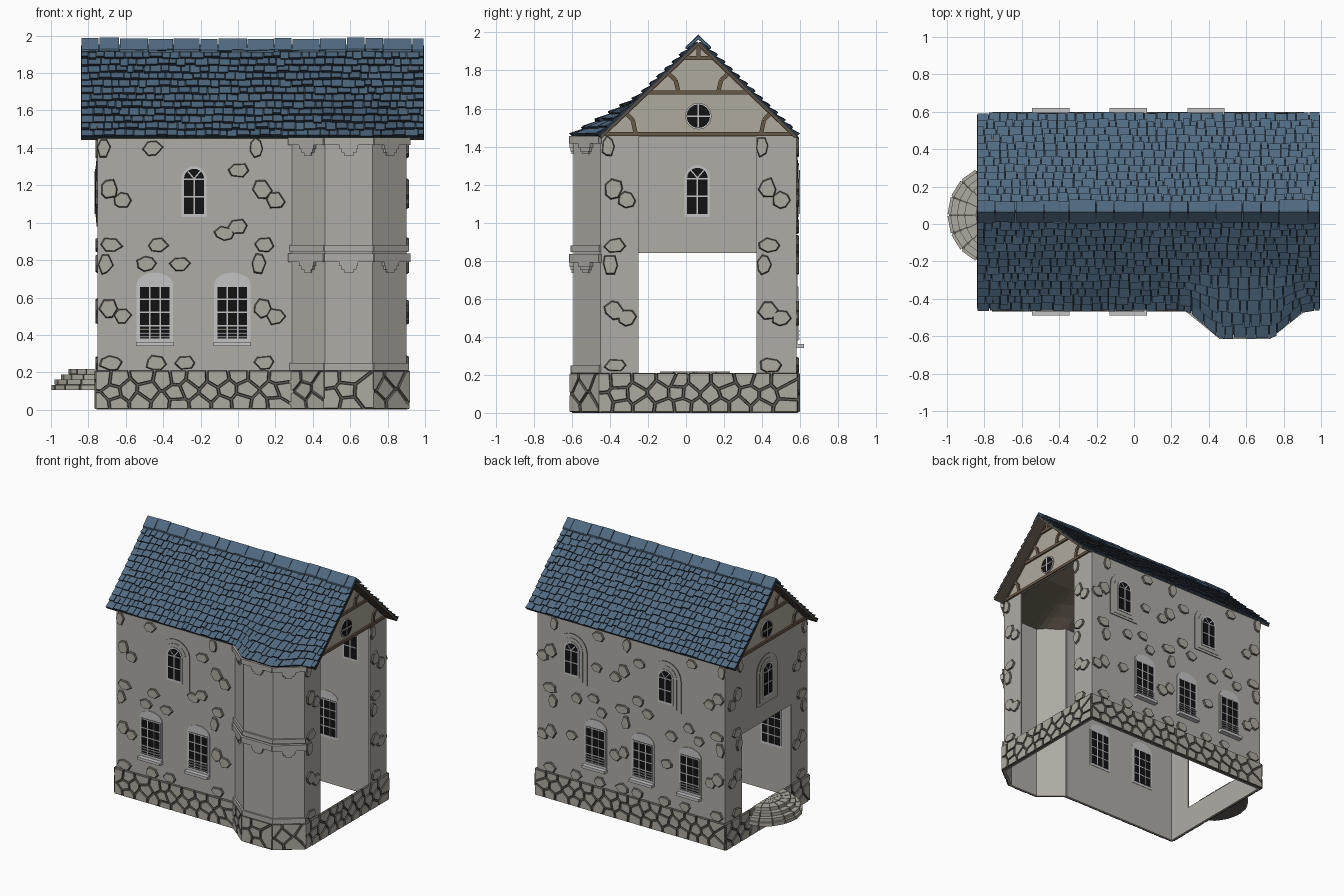
import bpy, bmesh, math, random
from mathutils import Vector as V

if "Cube" in bpy.data.objects:
    bpy.data.objects.remove(bpy.data.objects["Cube"])

random.seed(7)
COLORS = {
    "wall_grey": (.43, .415, .38), "stone": (.42, .40, .345), "grout": (.114, .107, .09),
    "trim_light": (.55, .55, .56), "glass_black": (.006, .006, .007), "slate_blue": (.08, .144, .22),
    "slate_dark": (.022, .034, .05), "timber": (.141, .1, .063), "roof_underside": (.1, .08, .058),
    "plaster": (.43, .40, .335)}
NAMES = list(COLORS)
MATS = []
for n, c in COLORS.items():
    m = bpy.data.materials.new(n)
    m.diffuse_color = (*c, 1)
    m.use_nodes = True
    m.node_tree.nodes["Principled BSDF"].inputs["Base Color"].default_value = m.diffuse_color
    MATS.append(m)

def finish(name, bm, recalc=True):
    if recalc:
        bmesh.ops.recalc_face_normals(bm, faces=bm.faces)
    me = bpy.data.meshes.new(name)
    bm.to_mesh(me)
    bm.free()
    for m in MATS:
        me.materials.append(m)
    ob = bpy.data.objects.new(name, me)
    bpy.context.collection.objects.link(ob)
    return ob

def loft(bm, a, b, cap, side=None):
    """Solid between two matching loops; b is the visible cap."""
    va, vb = [bm.verts.new(p) for p in a], [bm.verts.new(p) for p in b]
    ci, si, n = NAMES.index(cap), NAMES.index(side or cap), len(a)
    bm.faces.new(va).material_index = ci
    bm.faces.new(vb).material_index = ci
    for i in range(n):
        j = (i + 1) % n
        bm.faces.new((va[i], va[j], vb[j], vb[i])).material_index = si

Z = V((0, 0, 1))
def frame(o, u, n, v=Z):
    return V(o), V(u), V(v), V(n)

def prism(bm, f, pts, d0, d1, cap, side=None, taper=1):
    o, u, v, n = f
    cx, cy = sum(p[0] for p in pts) / len(pts), sum(p[1] for p in pts) / len(pts)
    loft(bm, [o + u * x + v * y + n * d0 for x, y in pts],
         [o + u * (cx + (x - cx) * taper) + v * (cy + (y - cy) * taper) + n * d1 for x, y in pts], cap, side)

def rect(x0, x1, y0, y1):
    return [(x0, y0), (x1, y0), (x1, y1), (x0, y1)]

def bar(bm, f, p, q, w, d0, d1, mat):
    p, q = V(p), V(q)
    t = (q - p).normalized() * w / 2
    s = V((-t.y, t.x))
    prism(bm, f, [tuple(c) for c in (p - s, q - s, q + s, p + s)], d0, d1, mat)

def arch(u, z0, w, zs, rise, n=10):
    return [(u - w / 2, z0), (u + w / 2, z0)] + [
        (u + w / 2 * math.cos(math.pi * i / n), zs + rise * math.sin(math.pi * i / n)) for i in range(n + 1)]

X0, X1, Y0, Y1, TOP, T = -.75, .9, -.45, .58, 1.455, .012
FRONT = frame((0, Y0, 0), (1, 0, 0), (0, -1, 0))
BACK = frame((0, Y1, 0), (1, 0, 0), (0, 1, 0))
LEFT = frame((X0, 0, 0), (0, 1, 0), (-1, 0, 0))
RIGHT = frame((X1, 0, 0), (0, 1, 0), (1, 0, 0))
PATH = [(X0, Y0), (.29, Y0), (.465, -.592), (.72, -.592), (X1, Y0), (X1, Y1), (X0, Y1)]
SEGS = []
for p, q in zip(PATH, PATH[1:] + PATH[:1]):
    d = V((q[0] - p[0], q[1] - p[1], 0))
    L = d.length
    d /= L
    SEGS.append((frame((*p, 0), d, (d.y, -d.x, 0)), L))

# Thin walls: closed front and back, door in the left end, full opening in the right end
bm = bmesh.new()
prism(bm, FRONT, rect(X0, .29, 0, TOP), -T, 0, "wall_grey")
prism(bm, BACK, rect(X0, X1, 0, TOP), -T, 0, "wall_grey")
prism(bm, LEFT, [(Y0, .2), (-.25, .2), (-.25, .84), (.37, .84), (.37, .2), (Y1, .2), (Y1, TOP), (Y0, TOP)],
      -T, 0, "wall_grey")
for f in (LEFT, RIGHT):
    prism(bm, f, rect(Y0, Y1, 0, .2), -T, 0, "wall_grey")
prism(bm, RIGHT, rect(Y0, -.25, .2, TOP), -T, 0, "wall_grey")
prism(bm, RIGHT, rect(.37, Y1, .2, TOP), -T, 0, "wall_grey")
finish("walls", bm)

# Bay with ledges and corbels
bm = bmesh.new()
for f, L in SEGS[1:4]:
    prism(bm, f, rect(0, L, 0, TOP), -T, 0, "wall_grey")
    for z0, z1, d in ((.21, .25, .014), (.79, .835, .022), (.845, .88, .014), (1.415, 1.455, .022)):
        prism(bm, f, rect(-d / 2, L + d / 2, z0, z1), 0, d, "wall_grey")
    for z in (.79, 1.415):
        for w, dz, d in ((.1, .022, .02), (.08, .04, .015), (.05, .055, .01)):
            prism(bm, f, rect(L / 2 - w / 2, L / 2 + w / 2, z - dz, z), 0, d, "wall_grey")
finish("bay", bm)

# Plinth: irregular stone cells over dark grout
def clip(poly, m, n):
    out = []
    for a, b in zip(poly, poly[1:] + poly[:1]):
        da, db = (V(a) - m).dot(n), (V(b) - m).dot(n)
        if da <= 0:
            out.append(a)
        if da * db < 0:
            out.append(tuple(V(a).lerp(V(b), da / (da - db))))
    return out

bm = bmesh.new()
for f, L in SEGS:
    prism(bm, f, rect(-.003, L + .003, 0, .205), 0, .006, "grout")
    k = max(2, round(L / .105))
    sites = [V(((i + .5 + .5 * (j % 2) - .25 + random.uniform(-.28, .28)) * L / k,
                (j + .5 + random.uniform(-.25, .25)) * .07)) for i in range(k) for j in range(3)]
    for s in sites:
        poly = rect(-.012, L + .012, .003, .21)
        for t in sites:
            if t != s and poly:
                n = (t - s).normalized()
                poly = clip(poly, (s + t) / 2 - n * .004, n)
        if len(poly) > 2:
            prism(bm, f, poly, 0, .018, "stone", "grout", .9)
finish("plinth_stones", bm)

# Scattered wall stones
bm = bmesh.new()
def stone(f, u, z, w=.1, h=.08):
    k = random.choice((6, 7))
    pts = []
    for i in range(k):
        a, r = 2 * math.pi * (i + random.uniform(-.2, .2)) / k, random.uniform(.9, 1.15)
        pts.append((u + w / 2 * r * math.cos(a), z + h / 2 * r * math.sin(a)))
    prism(bm, f, pts, 0, .013, "stone", "grout", .86)

def column(f, u, s=1):
    for du, z, w, h in ((-.03, 1.4, .07, .11), (0, 1.18, .1, .11), (.07, 1.12, .1, .09), (.01, .88, .12, .08),
                        (-.02, .78, .08, .11), (0, .54, .1, .11), (.07, .5, .1, .09), (.01, .25, .12, .08)):
        stone(f, u + s * du, z, w, h)

for f, cols in ((FRONT, (-.69, .13)), (BACK, (-.69, .14, .78)), (LEFT, (-.38, .43)), (RIGHT, (-.38, .43))):
    for u in cols:
        column(f, u)
for u, z in ((-.46, 1.4), (-.43, .88), (-.49, .78), (-.31, .78), (-.44, .25), (-.28, .25), (0, 1.28), (-.07, .94), (0, .98)):
    stone(FRONT, u, z, .11, .08)
for u, z in ((-.46, 1.4), (-.43, .88), (-.52, .8), (-.28, .78), (-.4, .25), (-.22, .25), (0, 1.28), (-.07, .9), (.01, .98),
             (.36, 1.4), (.4, .9), (.33, .8), (.55, .86), (.38, 1.15), (.6, .55), (.56, .25), (.35, .25), (-.24, .55), (.02, .25)):
    stone(BACK, u, z, .1, .08)
finish("wall_stones", bm)

# Windows, visible on both sides of the thin walls
def low_window(bm, f, u):
    prism(bm, f, arch(u, .36, .195, .67, .063), -.015, .006, "trim_light")
    prism(bm, f, rect(u - .083, u + .083, .38, .665), -.017, .008, "glass_black")
    for x in (-.083, -.028, .028, .083):
        prism(bm, f, rect(u + x - .004, u + x + .004, .38, .665), -.019, .011, "trim_light")
    for z in (.45, .52, .59, .66):
        prism(bm, f, rect(u - .083, u + .083, z - .004, z + .004), -.019, .011, "trim_light")
    for z in (.39, .41, .43):
        prism(bm, f, rect(u - .083, u + .083, z - .004, z + .004), .01, .017, "trim_light")
    prism(bm, f, rect(u - .1, u + .1, .34, .362), 0, .04, "trim_light")

def high_window(bm, f, u):
    prism(bm, f, arch(u, .98, .26, 1.235, .128, 14), 0, .006, "wall_grey", "grout")
    prism(bm, f, arch(u, 1.0, .19, 1.235, .095, 14), 0, .009, "wall_grey", "grout")
    prism(bm, f, arch(u, 1.03, .134, 1.235, .067), -.015, .013, "trim_light")
    prism(bm, f, arch(u, 1.046, .108, 1.235, .053), -.017, .015, "glass_black")
    prism(bm, f, rect(u - .004, u + .004, 1.046, 1.235), -.019, .018, "trim_light")
    for z in (1.14, 1.232):
        prism(bm, f, rect(u - .054, u + .054, z - .004, z + .004), -.019, .018, "trim_light")
    for a in (50, 130):
        a = math.radians(a)
        bar(bm, f, (u, 1.235), (u + .052 * math.cos(a), 1.235 + .052 * math.sin(a)), .007, -.019, .018, "trim_light")

bm = bmesh.new()
for f, us in ((FRONT, (-.445, -.03)), (BACK, (-.445, -.03, .385))):
    for u in us:
        low_window(bm, f, u)
finish("lower_windows", bm)
bm = bmesh.new()
for f, u in ((FRONT, -.235), (BACK, -.235), (BACK, .59), (LEFT, .06)):
    high_window(bm, f, u)
finish("upper_windows", bm)

# Gables with timber framing and round windows
YR, HALF, ZE, RISE = .065, .515, 1.45, .495
bm = bmesh.new()
for f in (LEFT, RIGHT):
    prism(bm, f, [(Y0, ZE), (Y1, ZE), (YR, ZE + RISE)], -T, 0, "plaster")
    lines = [[(-.51, 1.466), (.51, 1.466)], [(-.27, 1.685), (.27, 1.685)], [(-.085, 1.865), (.085, 1.865)], [(0, 1.86), (0, 1.94)]]
    for s in (-1, 1):
        lines += [[(s * x, z) for x, z in l] for l in (
            [(.51, 1.455), (0, 1.94)], [(.165, 1.79), (.12, 1.75), (.105, 1.69)], [(.385, 1.58), (.345, 1.54), (.33, 1.47)])]
    for l in lines:
        for p, q in zip(l, l[1:]):
            bar(bm, f, (YR + p[0], p[1]), (YR + q[0], q[1]), .022, 0, .013, "timber")
    for r, d, m in ((.07, .008, "trim_light"), (.062, .01, "glass_black")):
        prism(bm, f, [(YR + r * math.cos(i * math.pi / 8), 1.56 + r * math.sin(i * math.pi / 8)) for i in range(16)], -.006 - d, d, m)
    for p, q in (((YR - .06, 1.56), (YR + .06, 1.56)), ((YR, 1.5), (YR, 1.62))):
        bar(bm, f, p, q, .008, -.019, .013, "trim_light")
finish("gables", bm)

# Roof surface: straight slopes, the front one flaring out over the bay
def roof(x, s, side, h=0):
    y, z = side * HALF * (1 - s), ZE + RISE * s
    if side < 0 and s < .42:
        t = max(0, min(1, (x - .27) / .21, (.93 - x) / .21))
        y -= .145 * t * t * (3 - 2 * t) * (1 - s / .42)
    return V((x, YR + y + side * h * .69, z + h * .72))

RX0, RX1 = -.84, .995
bm = bmesh.new()
xs = [RX0 + (RX1 - RX0) * i / 44 for i in range(45)]
ss = [0, .14, .28, .42, 1]
for side in (-1, 1):
    g = [[bm.verts.new(roof(x, s, side, .004)) for x in xs] for s in ss]
    for j in range(len(ss) - 1):
        for i in range(44):
            q = [g[j][i], g[j][i + 1], g[j + 1][i + 1], g[j + 1][i]]
            bm.faces.new(q if side < 0 else q[::-1]).material_index = NAMES.index("slate_dark")
ob = finish("roof_deck", bm, False)
mod = ob.modifiers.new("thickness", "SOLIDIFY")
mod.thickness, mod.offset = .014, -1
mod.material_offset = mod.material_offset_rim = NAMES.index("roof_underside") - NAMES.index("slate_dark")

# Overlapping slate rows
bm = bmesh.new()
ROWS = 13
for side in (-1, 1):
    for r in range(ROWS):
        x = RX0
        while x < RX1 - .01:
            w = random.uniform(.035, .07)
            e = min(x + w, RX1)
            if RX1 - e < .02:
                e = RX1
            s0 = max(0, (r + random.uniform(-.15, .15)) / ROWS)
            s1, h = min(1, (r + 1.15) / ROWS), random.uniform(.02, .028)
            a, b = x + .002, e - .002
            low = [roof(a, s0, side, .002), roof(b, s0, side, .002), roof(b, s1, side, .002), roof(a, s1, side, .002)]
            top = [roof(a, s0, side, h), roof(b, s0, side, h), roof(b, s1, side, .009), roof(a, s1, side, .009)]
            loft(bm, low, top, "slate_blue", "slate_dark")
            x = e
finish("roof_slates", bm)

# Ridge caps
bm = bmesh.new()
x = RX0
while x < RX1 - .01:
    e = min(x + random.uniform(.09, .16), RX1)
    d, zt = random.uniform(.055, .068), random.uniform(1.982, 1.99)
    prof = [(-d, zt - .06), (0, zt), (d, zt - .06), (d, zt - .072), (0, zt - .02), (-d, zt - .072)]
    loft(bm, [(x + .002, YR + y, z) for y, z in prof], [(e - .002, YR + y, z) for y, z in prof], "slate_blue")
    x = e
finish("ridge_caps", bm)

# Rounded entrance steps on the left
bm = bmesh.new()
for k, (rx, ry) in enumerate(((.247, .265), (.232, .25), (.197, .217), (.157, .185))):
    f = frame((X0, .047, .105 + .028 * k), (-1, 0, 0), Z, (0, 1, 0))
    def ring(r, t):
        a = math.pi * (t / 8 - .5)
        return rx * r * math.cos(a), ry * r * math.sin(a)
    prism(bm, f, [ring(.97, t) for t in range(9)], 0, .024, "grout")
    for t in range(8):
        for r0, r1 in ((.62, 1), (.05, .58)):
            prism(bm, f, [ring(r0, t + .06), ring(r1, t + .05), ring(r1, t + .95), ring(r0, t + .94)], .001, .028, "stone")
finish("entrance_steps", bm)
